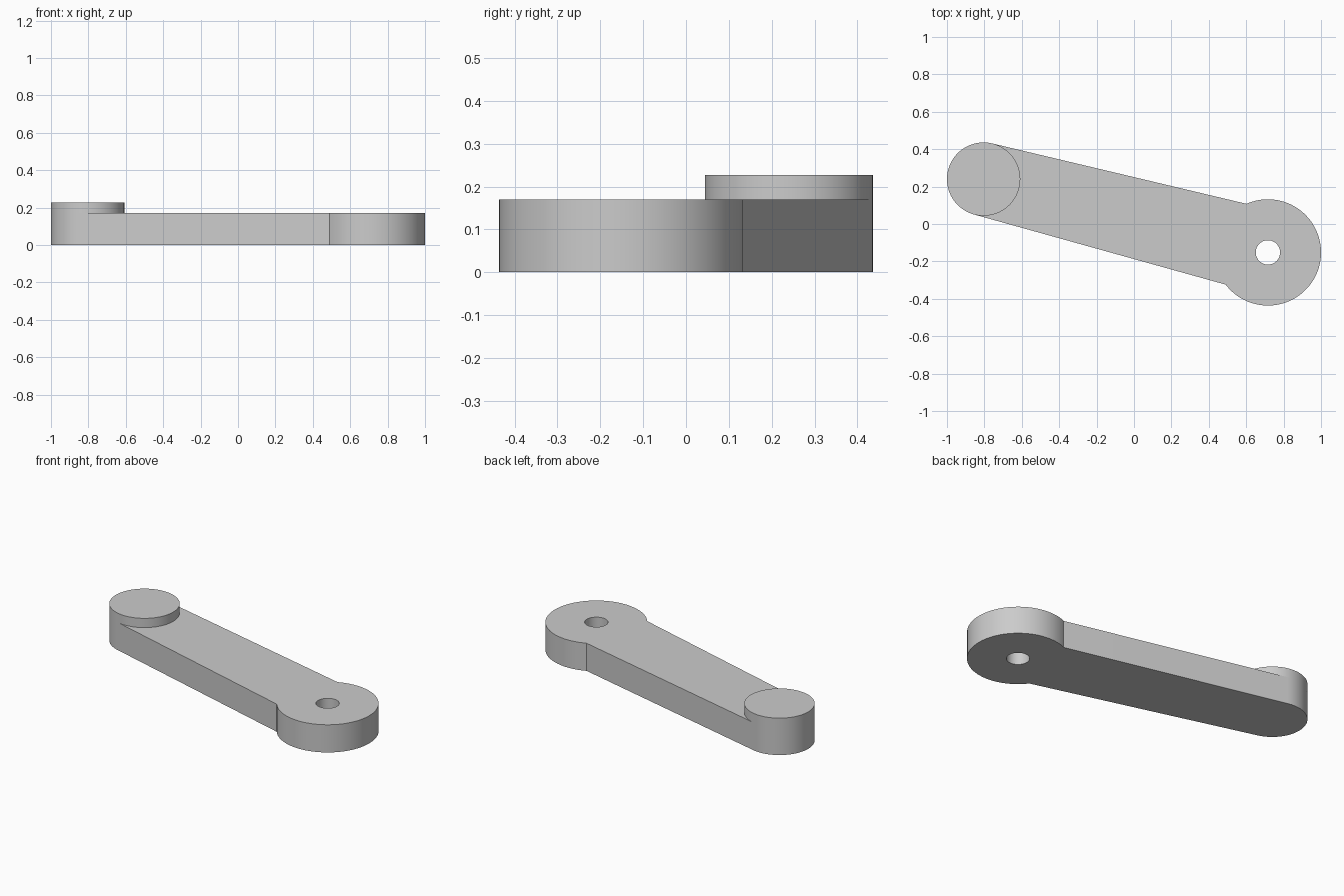
import bpy, bmesh
from math import sin, cos, pi, asin, atan2, radians, hypot

cube = bpy.data.objects.get("Cube")
if cube:
    bpy.data.objects.remove(cube)

PIN = (-0.804, 0.24)       # centre of the small end
HUB = (0.716, -0.152)      # centre of the large end
PIN_R, HUB_R, HOLE_R = 0.196, 0.284, 0.065
ARM_HALF = 0.223           # half width of the arm where it meets the hub
ARM_H, PIN_H = 0.17, 0.227

grey = bpy.data.materials.new("plain grey")
grey.use_nodes = True
colour = (0.6, 0.6, 0.6, 1)
grey.diffuse_color = colour
grey.node_tree.nodes["Principled BSDF"].inputs["Base Color"].default_value = colour


def arc(centre, r, start, end, n):
    return [(centre[0] + r * cos(start + (end - start) * i / n),
             centre[1] + r * sin(start + (end - start) * i / n)) for i in range(n + 1)]


def slab(name, loops, z0, z1):
    """Extrude a flat shape, given as an outer loop and optional hole loops."""
    bm = bmesh.new()
    edges = []
    for pts in loops:
        vs = [bm.verts.new((x, y, z0)) for x, y in pts]
        edges += [bm.edges.new((a, b)) for a, b in zip(vs, vs[1:] + vs[:1])]
    bmesh.ops.triangle_fill(bm, edges=edges, use_beauty=True)
    res = bmesh.ops.extrude_face_region(bm, geom=bm.faces[:], use_keep_orig=True)
    top = [g for g in res["geom"] if isinstance(g, bmesh.types.BMVert)]
    bmesh.ops.translate(bm, verts=top, vec=(0, 0, z1 - z0))
    bmesh.ops.recalc_face_normals(bm, faces=bm.faces[:])
    bmesh.ops.dissolve_limit(bm, angle_limit=radians(0.5), verts=bm.verts[:], edges=bm.edges[:])
    mesh = bpy.data.meshes.new(name)
    bm.to_mesh(mesh)
    bm.free()
    mesh.materials.append(grey)
    ob = bpy.data.objects.new(name, mesh)
    bpy.context.collection.objects.link(ob)
    bpy.ops.object.select_all(action='DESELECT')
    ob.select_set(True)
    bpy.context.view_layer.objects.active = ob
    bpy.ops.object.shade_smooth_by_angle(angle=radians(30))


# Lever arm: rounded small end, tapering sides, round hub with a bore
dx, dy = HUB[0] - PIN[0], HUB[1] - PIN[1]
axis = atan2(dy, dx)
taper = (ARM_HALF - PIN_R) / hypot(dx, dy)
meet = pi - asin(ARM_HALF / HUB_R)
outline = arc(PIN, PIN_R, axis + pi / 2 + taper, axis + 3 * pi / 2 - taper, 48)
outline += arc(HUB, HUB_R, axis - meet, axis + meet, 80)
bore = arc(HUB, HOLE_R, 0, 2 * pi, 48)[:-1]
slab("lever_arm", [outline, bore], 0, ARM_H)

# Raised round boss on the small end
slab("end_boss", [arc(PIN, PIN_R, 0, 2 * pi, 96)[:-1]], ARM_H, PIN_H)
